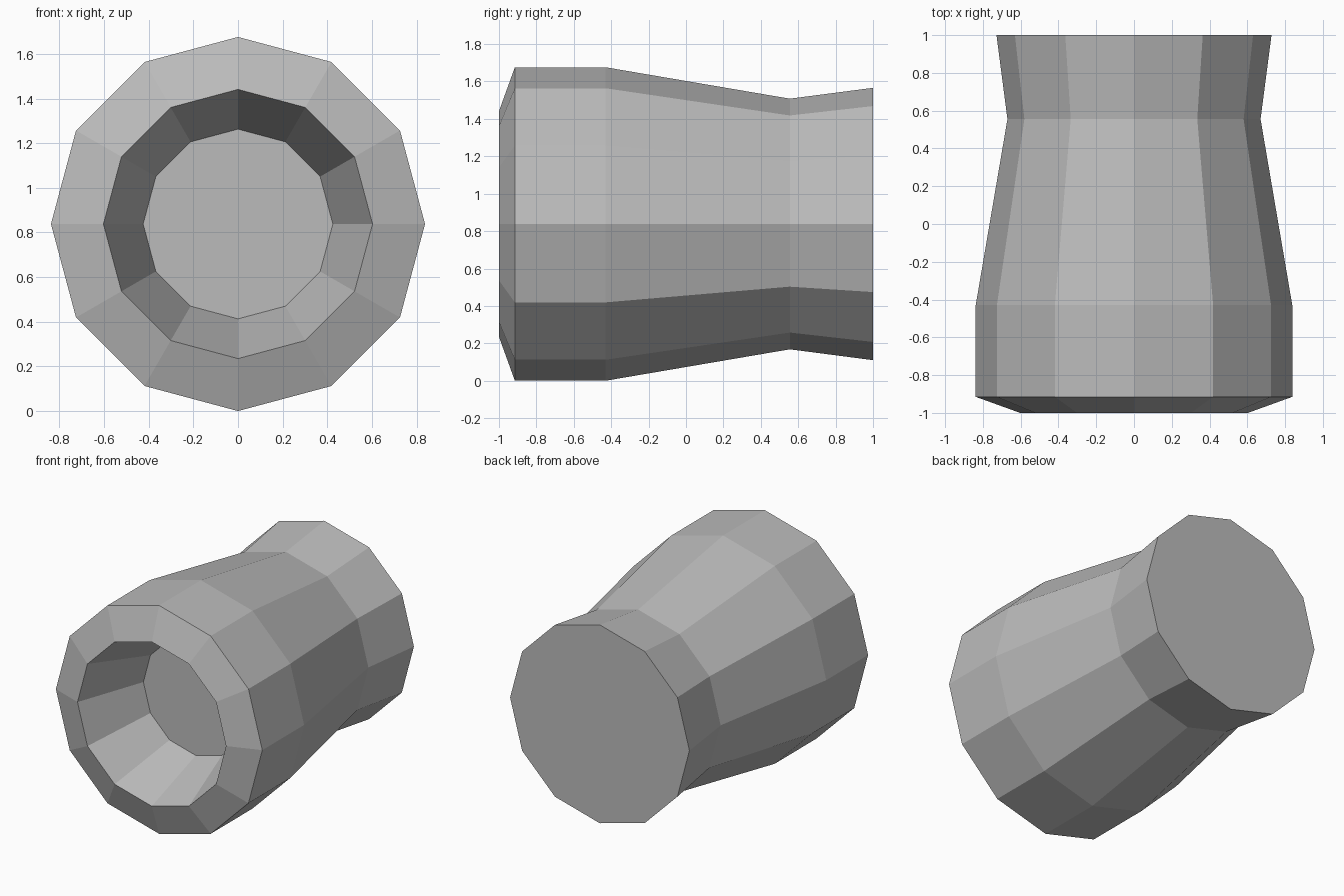
import bpy, bmesh, math

if "Cube" in bpy.data.objects:
    bpy.data.objects.remove(bpy.data.objects["Cube"])

SIDES = 12
CENTRE_Z = 0.838

# (y, radius) from the recess floor, out over the rim and back to the rear cap
PROFILE = [(-0.49, 0.425), (-1.0, 0.603), (-0.915, 0.838),
           (-0.43, 0.838), (0.555, 0.67), (1.0, 0.728)]

grey = bpy.data.materials.new("plain grey")
grey.diffuse_color = (0.5, 0.5, 0.5, 1)
grey.use_nodes = True
grey.node_tree.nodes["Principled BSDF"].inputs["Base Color"].default_value = grey.diffuse_color


def ring(bm, y, r):
    steps = [2 * math.pi * i / SIDES for i in range(SIDES)]
    return [bm.verts.new((r * math.cos(a), y, CENTRE_Z + r * math.sin(a))) for a in steps]


# Faceted barrel with a tapered recess in its front end
bm = bmesh.new()
rings = [ring(bm, y, r) for y, r in PROFILE]
for a, b in zip(rings, rings[1:]):
    for i in range(SIDES):
        j = (i + 1) % SIDES
        bm.faces.new((a[i], a[j], b[j], b[i]))

# Recess floor and rear cap
bm.faces.new(rings[0])
bm.faces.new(rings[-1])
bmesh.ops.recalc_face_normals(bm, faces=bm.faces)

mesh = bpy.data.meshes.new("barrel")
bm.to_mesh(mesh)
bm.free()
mesh.materials.append(grey)
bpy.context.collection.objects.link(bpy.data.objects.new("barrel", mesh))
